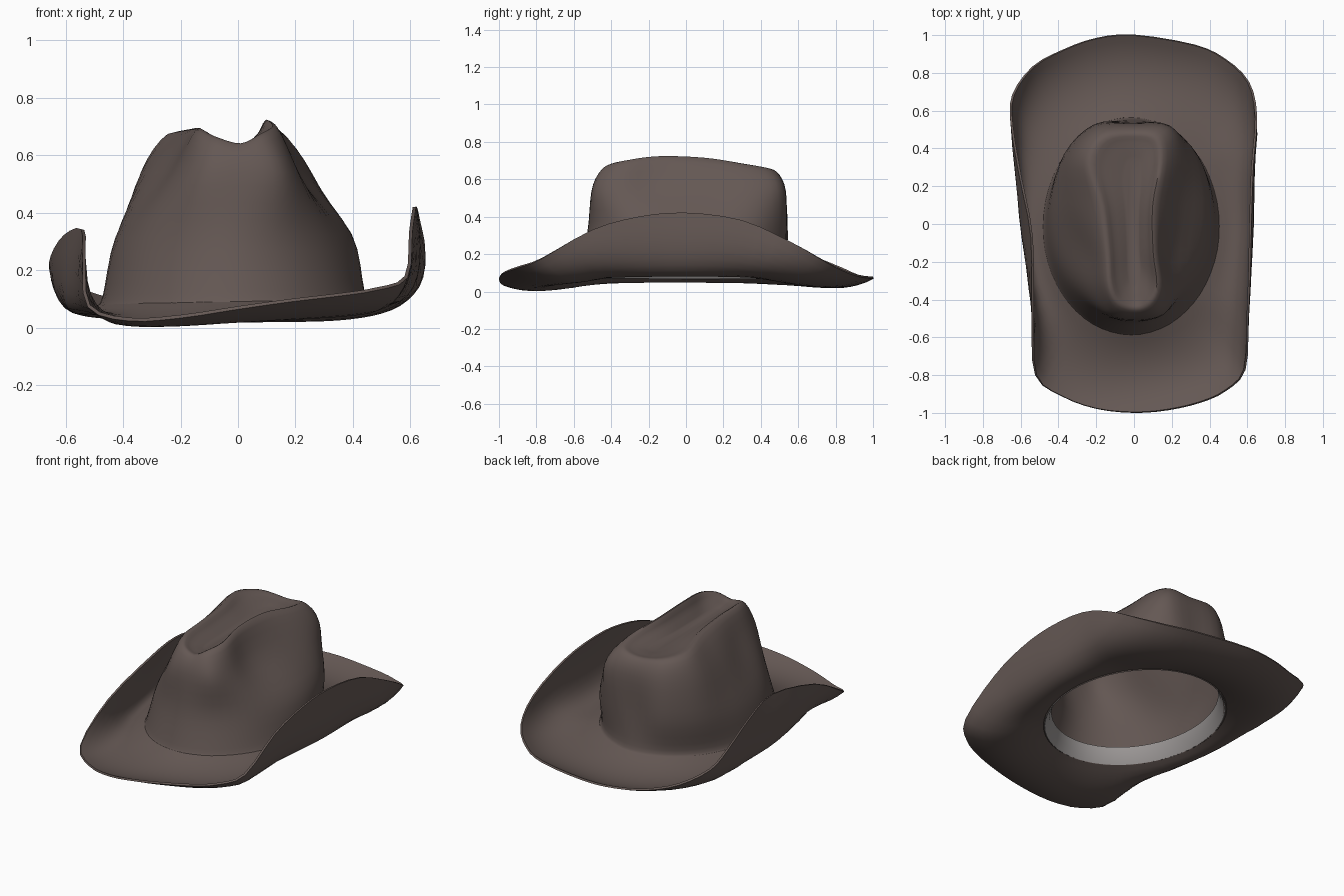
import bpy, math
from mathutils import Vector as V

if "Cube" in bpy.data.objects:
    bpy.data.objects.remove(bpy.data.objects["Cube"])


def material(name, rgb):
    m = bpy.data.materials.new(name)
    m.diffuse_color = (*rgb, 1)
    m.use_nodes = True
    m.node_tree.nodes["Principled BSDF"].inputs["Base Color"].default_value = m.diffuse_color
    return m


BROWN = material("dark brown felt", (0.128, 0.097, 0.088))
GREY = material("grey lining", (0.33, 0.31, 0.305))
TILT = 0.045  # the brim hangs slightly lower on the left


def spline(a, b, c, d, t):
    return 0.5 * (2 * b + (c - a) * t + (2 * a - 5 * b + 4 * c - d) * t * t
                  + (3 * b - a - 3 * c + d) * t ** 3)


def smooth_path(pts, steps, closed):
    n = len(pts)
    get = (lambda i: pts[i % n]) if closed else (lambda i: pts[max(0, min(n - 1, i))])
    out = [spline(get(i - 1), get(i), get(i + 1), get(i + 2), k / steps)
           for i in range(n if closed else n - 1) for k in range(steps)]
    return out if closed else out + [pts[-1]]


def skin(name, rings, mat, thick, cap=False):
    n = len(rings[0])
    verts = [p for r in rings for p in r]
    faces = [(j * n + i, j * n + (i + 1) % n, (j + 1) * n + (i + 1) % n, (j + 1) * n + i)
             for j in range(len(rings) - 1) for i in range(n)]
    if cap:
        faces.append(tuple(range((len(rings) - 1) * n, len(rings) * n)))
    me = bpy.data.meshes.new(name)
    me.from_pydata(verts, [], faces)
    me.materials.append(mat)
    ob = bpy.data.objects.new(name, me)
    bpy.context.collection.objects.link(ob)
    bpy.ops.object.select_all(action='DESELECT')
    ob.select_set(True)
    bpy.context.view_layer.objects.active = ob
    mod = ob.modifiers.new("thickness", 'SOLIDIFY')
    mod.thickness, mod.offset = thick, -1
    bpy.ops.object.modifier_apply(modifier=mod.name)
    for v in ob.data.vertices:
        v.co.z = max(v.co.z, 0.003)
    bpy.ops.object.shade_smooth_by_angle(angle=math.radians(50))
    return ob


def ellipse_point(a, b, z, t):
    x = -0.015 + a * math.cos(t)
    return V((x, -0.01 + b * math.sin(t), z + 0.4 * TILT * x))


def ellipse(a, b, z, n=14):
    return [ellipse_point(a, b, z, math.pi / 2 + 2 * math.pi * i / n) for i in range(n)]


# Brim: an outer edge path, curved down and then up into the crown opening
edge = [V(p) for p in [
    (0.61, 0, 0.42), (0.62, 0.3, 0.38), (0.64, 0.57, 0.26), (0.6, 0.75, 0.16),
    (0.48, 0.87, 0.105), (0.32, 0.945, 0.085), (0, 0.998, 0.08), (-0.2, 0.98, 0.08),
    (-0.37, 0.92, 0.09), (-0.53, 0.83, 0.13), (-0.635, 0.68, 0.19), (-0.64, 0.52, 0.25),
    (-0.595, 0.25, 0.32), (-0.535, -0.07, 0.34), (-0.53, -0.5, 0.24), (-0.515, -0.8, 0.08),
    (-0.38, -0.91, 0.035), (-0.2, -0.975, 0.045), (0, -0.995, 0.075), (0.18, -0.98, 0.1),
    (0.35, -0.94, 0.12), (0.48, -0.88, 0.14), (0.58, -0.77, 0.18), (0.595, -0.5, 0.33),
    (0.605, -0.25, 0.4)]]
columns = []
for e in smooth_path(edge, 3, True):
    t = math.atan2(e.y / 0.58, e.x / 0.47)
    p = ellipse_point(0.465, 0.575, 0.092, t)
    s = min(1, max(0, (e.z - 0.08) / 0.2))
    side = math.copysign(0.67 + (0.22 if e.x < 0 else 0.1) * min(e.y, 0), e.x)
    c = p.lerp(e, 0.55)
    c.x += (side - c.x) * s
    c.z = -0.025 + 0.03 * s + TILT * c.x * s
    columns.append([e * (1 - u) ** 2 + c * 2 * u * (1 - u) + p * u * u
                    for u in (k / 10 for k in range(11))])
skin("brim", list(zip(*columns)), BROWN, 0.012)

# Crown: oval base, pinched shoulders, narrow top rim and a sunken crease
pinch = [(0, 0.53), (-0.2, 0.51), (-0.33, 0.35), (-0.32, 0.1), (-0.25, -0.15),
         (-0.21, -0.35), (-0.13, -0.48), (0.01, -0.505), (0.15, -0.48), (0.21, -0.35),
         (0.2, -0.15), (0.235, 0.1), (0.255, 0.36), (0.19, 0.515)]
top = [V(p) for p in [
    (0, 0.49, 0.63), (-0.17, 0.465, 0.65), (-0.25, 0.33, 0.67), (-0.19, 0.1, 0.685),
    (-0.155, -0.15, 0.69), (-0.14, -0.33, 0.685), (-0.09, -0.43, 0.66), (0.01, -0.46, 0.635),
    (0.09, -0.43, 0.67), (0.135, -0.33, 0.695), (0.115, -0.15, 0.718), (0.115, 0.1, 0.71),
    (0.155, 0.33, 0.675), (0.13, 0.465, 0.65)]]
shoulder = [V((x, y, 0.54)) for x, y in pinch]
mid = []
for p in ellipse(0.4, 0.53, 0.32):
    full = 1 + (0.25 * abs(p.x * p.y) / 0.212 if p.y > 0 else 0)
    mid.append(V((p.x * full, p.y * full + 0.013, p.z)))
inner = [V((p.x * 0.62, p.y * 0.88, 0.5 * p.z + 0.5 * 0.635)) for p in top]
floor = [V((p.x * 0.2, p.y * 0.7, 0.625)) for p in top]
control = [ellipse(0.473, 0.583, 0.083), ellipse(0.455, 0.565, 0.125), mid, shoulder,
           top, inner, floor]
control = [smooth_path(r, 4, True) for r in control]
crown_cols = [smooth_path(list(c), 4, False) for c in zip(*control)]
skin("crown", list(zip(*crown_cols)), BROWN, 0.012, cap=True)

# Lining band inside the opening
skin("inner_band", [ellipse(0.463, 0.573, 0.079, 56), ellipse(0.438, 0.547, 0.12, 56),
                    ellipse(0.424, 0.536, 0.17, 56)], GREY, 0.005)
